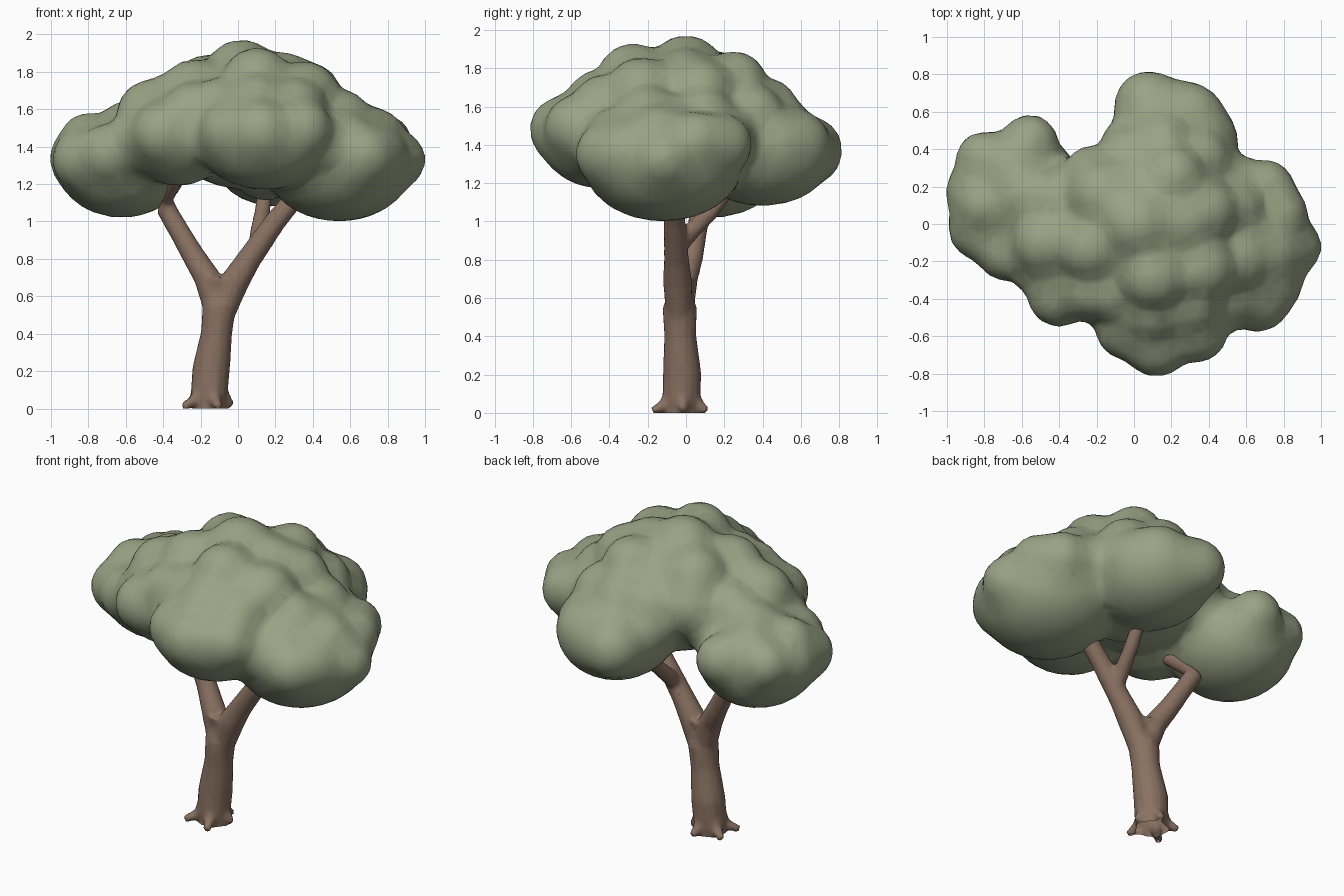
import bpy, bmesh, math
from mathutils import Vector


def material(name, rgb):
    m = bpy.data.materials.new(name)
    m.diffuse_color = (*rgb, 1)
    return m


def fuse(bm, name, mat, voxel, smooth, keep):
    """Merge overlapping shells into one skin, soften, thin out and cut at the ground."""
    bmesh.ops.recalc_face_normals(bm, faces=bm.faces)
    me = bpy.data.meshes.new(name)
    bm.to_mesh(me)
    bm.free()
    ob = bpy.data.objects.new(name, me)
    bpy.context.collection.objects.link(ob)
    r = ob.modifiers.new("fuse", 'REMESH')
    r.mode, r.voxel_size = 'VOXEL', voxel
    s = ob.modifiers.new("soften", 'SMOOTH')
    s.factor, s.iterations = 0.5, smooth
    ob.modifiers.new("thin", 'DECIMATE').ratio = keep
    done = bpy.data.meshes.new_from_object(ob.evaluated_get(bpy.context.evaluated_depsgraph_get()))
    ob.modifiers.clear()
    bm = bmesh.new()
    bm.from_mesh(done)
    bmesh.ops.bisect_plane(bm, geom=bm.verts[:] + bm.edges[:] + bm.faces[:],
                           plane_co=(0, 0, 0), plane_no=(0, 0, 1), clear_inner=True)
    for f in bm.faces:
        f.smooth = True
    bm.to_mesh(me)
    bm.free()
    me.materials.append(mat)
    return ob


def limb(bm, path, sides=12):
    """Tapered tube through (x, y, z, radius) points."""
    pts = [Vector(p[:3]) for p in path]
    rings = []
    for i, p in enumerate(pts):
        t = pts[min(i + 1, len(pts) - 1)] - pts[max(i - 1, 0)]
        q = t.to_track_quat('Z', 'Y')
        rings.append([bm.verts.new(p + q @ Vector((math.cos(a), math.sin(a), 0)) * path[i][3])
                      for a in (2 * math.pi * k / sides for k in range(sides))])
    for a, b in zip(rings, rings[1:]):
        for k in range(sides):
            j = (k + 1) % sides
            bm.faces.new((a[k], a[j], b[j], b[k]))
    bm.faces.new(rings[0][::-1])
    bm.faces.new(rings[-1])


def cluster(bm, centre, radii, bumps):
    """Ellipsoid core whose surface swells out over bump spheres (x, y, z, radius)."""
    c, k = Vector(centre), 40
    for v in bmesh.ops.create_icosphere(bm, subdivisions=5, radius=1)["verts"]:
        d = v.co.normalized()
        reach = [1 / Vector((d.x / radii[0], d.y / radii[1], d.z / radii[2])).length]
        for b in bumps:
            o, r = (Vector(b[:3]) - c) * 1.06, b[3]
            along = d.dot(o)
            disc = along ** 2 - o.length_squared + r ** 2
            if disc > 0 and along > 0:
                reach.append(along + math.sqrt(disc))
        v.co = c + d * (math.log(sum(math.exp(k * r) for r in reach)) / k)


# Trunk, left, right and back branches
wood = bmesh.new()
limb(wood, [(-.155, -.025, -.08, .10), (-.155, -.025, .06, .10), (-.145, -.02, .2, .102),
            (-.115, -.03, .4, .085), (-.1, -.033, .55, .092), (-.1, -.033, .70, .08)])
limb(wood, [(-.11, -.03, .52, .07), (-.165, -.01, .70, .072), (-.24, .03, .82, .062),
            (-.385, .08, 1.07, .055), (-.385, .03, 1.15, .054), (-.33, -.1, 1.26, .05)])
limb(wood, [(-.08, -.035, .52, .07), (-.01, -.045, .69, .077), (.06, -.05, .80, .066),
            (.2, -.06, 1.0, .058), (.29, -.06, 1.11, .055), (.38, -.08, 1.26, .05)])
limb(wood, [(.10, -.05, .86, .047), (.11, .02, .94, .047),
            (.13, .13, 1.05, .043), (.15, .26, 1.22, .037)])

# Roots spreading around the base
for deg, tip in [(5, .12), (75, .14), (150, .155), (215, .17), (290, .16)]:
    x, y = math.cos(math.radians(deg)), math.sin(math.radians(deg))
    limb(wood, [(-.155 + x * s, -.025 + y * s, z, r) for s, z, r in
                ((.05, .12, .04), (.09, .04, .036), (tip, .01, .022))], 8)
fuse(wood, "trunk_and_branches", material("bark", (.25, .165, .12)), .014, 4, .35)

leaves = bmesh.new()
# Left cluster
cluster(leaves, (-.62, .14, 1.30), (.35, .37, .28), [
    (-.80, .34, 1.38, .14), (-.56, .42, 1.38, .15), (-.83, .17, 1.34, .16),
    (-.82, -.02, 1.33, .16), (-.80, .10, 1.44, .13), (-.68, -.13, 1.36, .16),
    (-.58, .15, 1.48, .16), (-.42, .12, 1.50, .16), (-.66, .30, 1.43, .15)])
# Front left cluster
cluster(leaves, (-.32, -.22, 1.44), (.28, .28, .25), [
    (-.40, -.38, 1.47, .16), (-.24, -.34, 1.58, .16), (-.46, -.11, 1.57, .18),
    (-.52, -.2, 1.43, .16), (-.3, -.1, 1.63, .18), (-.16, -.40, 1.45, .15)])
# Front cluster
cluster(leaves, (.14, -.43, 1.42), (.35, .33, .25), [
    (.12, -.64, 1.48, .165), (.33, -.57, 1.49, .16), (-.04, -.56, 1.48, .15),
    (.02, -.47, 1.56, .15), (.25, -.46, 1.56, .16), (.40, -.42, 1.43, .15)])
# Right cluster
cluster(leaves, (.54, -.12, 1.31), (.40, .42, .31), [
    (.84, -.12, 1.33, .145), (.77, .05, 1.42, .145), (.69, .17, 1.40, .16),
    (.66, -.40, 1.35, .16), (.73, -.31, 1.36, .15), (.58, -.1, 1.49, .16),
    (.55, -.35, 1.44, .15), (.73, -.15, 1.45, .14)])
# Back cluster
cluster(leaves, (.2, .40, 1.35), (.34, .37, .27), [
    (.08, .63, 1.37, .175), (.3, .57, 1.41, .16), (.38, .45, 1.40, .155),
    (.15, .47, 1.50, .16), (-.02, .4, 1.45, .155), (.43, .27, 1.46, .155)])
# Crown
cluster(leaves, (.05, .02, 1.53), (.46, .42, .36), [
    (.02, 0, 1.77, .19), (.10, -.26, 1.73, .19), (.34, -.22, 1.66, .19),
    (.20, .24, 1.71, .17), (-.16, .15, 1.70, .18), (-.22, -.12, 1.68, .18),
    (.36, .07, 1.66, .18), (-.20, .24, 1.56, .17), (.24, 0, 1.72, .17)])
# Shoulders filling the slopes and hollows between crown and outer clusters
for x, y, z, r in [(.52, .08, 1.53, .18), (.54, -.2, 1.53, .18), (.1, -.46, 1.62, .17),
                   (.3, -.42, 1.59, .18), (.15, .42, 1.58, .17), (.34, .34, 1.54, .18),
                   (-.40, .12, 1.54, .18), (-.02, .36, 1.56, .16), (-.1, -.36, 1.6, .17),
                   (.45, -.42, 1.40, .18), (.55, .2, 1.42, .17), (.15, .1, 1.31, .2),
                   (-.33, .18, 1.44, .18), (.1, -.58, 1.55, .14)]:
    cluster(leaves, (x, y, z), (r, r, r), [])
fuse(leaves, "canopy", material("leaves", (.32, .365, .235)), .025, 12, .15)
